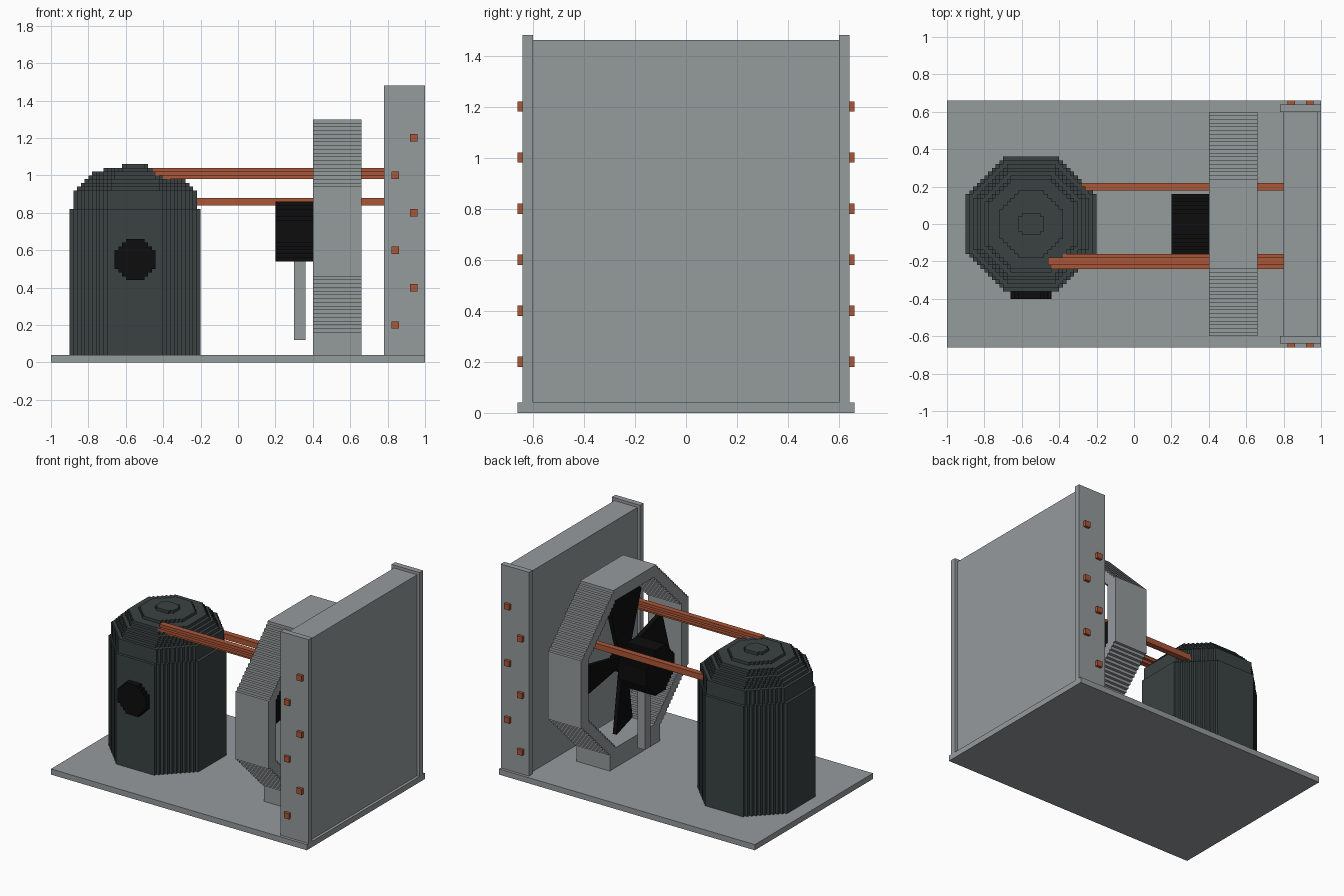
import bpy, bmesh, math

if "Cube" in bpy.data.objects:
    bpy.data.objects.remove(bpy.data.objects["Cube"])

S = 0.02  # stair step of the blocky style


def material(name, rgb):
    m = bpy.data.materials.new(name)
    m.diffuse_color = (*rgb, 1)
    m.use_nodes = True
    m.node_tree.nodes["Principled BSDF"].inputs["Base Color"].default_value = m.diffuse_color
    return m


GREY = material("galvanised grey", (0.30, 0.325, 0.335))
DARK = material("dark green grey", (0.043, 0.054, 0.054))
BLACK = material("black", (0.004, 0.004, 0.004))
COPPER = material("copper", (0.41, 0.093, 0.04))


def finish(name, bm, mat):
    bmesh.ops.recalc_face_normals(bm, faces=bm.faces)
    me = bpy.data.meshes.new(name)
    bm.to_mesh(me)
    bm.free()
    me.materials.append(mat)
    ob = bpy.data.objects.new(name, me)
    bpy.context.collection.objects.link(ob)
    return ob


def box(name, x, y, z, mat):
    bm = bmesh.new()
    bmesh.ops.create_cube(bm, size=1)
    for v in bm.verts:
        v.co = [(a[0] + a[1]) / 2 + c * (a[1] - a[0]) for a, c in zip((x, y, z), v.co)]
    return finish(name, bm, mat)


def stairs(cu, cv, a, b, n):
    """Octagon outline with stepped diagonals: half sizes a, b and n steps per corner."""
    q = [(a, b - n * S)]
    for i in range(n):
        u, v = q[-1]
        q += [(u - S, v), (u - S, v + S)]
    pts = q + [(-u, v) for u, v in reversed(q)]
    pts += [(-u, -v) for u, v in pts]
    return [(cu + u, cv + v) for u, v in pts]


def add_prism(bm, loops, axis, lo, hi):
    """Extrude outline (and optional hole) along an axis from lo to hi."""
    place = {"x": lambda u, v: (lo, u, v), "y": lambda u, v: (u, lo, v),
             "z": lambda u, v: (u, v, lo)}[axis]
    edges = []
    for pts in loops:
        vs = [bm.verts.new(place(u, v)) for u, v in pts]
        edges += [bm.edges.new((vs[i - 1], vs[i])) for i in range(len(vs))]
    fill = bmesh.ops.triangle_fill(bm, edges=edges, use_beauty=True)
    faces = [g for g in fill["geom"] if isinstance(g, bmesh.types.BMFace)]
    new = bmesh.ops.extrude_face_region(bm, geom=faces, use_keep_orig=True)["geom"]
    d = [hi - lo if axis == k else 0 for k in "xyz"]
    bmesh.ops.translate(bm, vec=d, verts=[g for g in new if isinstance(g, bmesh.types.BMVert)])


def prism(name, loops, axis, lo, hi, mat):
    bm = bmesh.new()
    add_prism(bm, loops, axis, lo, hi)
    return finish(name, bm, mat)


# Base plate
box("base_plate", (-1, 1), (-0.66, 0.66), (0, 0.04), GREY)

# Compressor: straight octagonal can with a layered dome
bm = bmesh.new()
add_prism(bm, [stairs(-0.55, 0, 0.35, 0.36, 10)], "z", 0.04, 0.82)
dome = [0.33] * 5 + [0.31, 0.29, 0.27, 0.25, 0.23, 0.17, 0.07]
for i, a in enumerate(dome):
    b = a + 0.01 if a > 0.1 else 0.06
    z = 0.82 + i * S
    add_prism(bm, [stairs(-0.55, 0, a, b, int(b * 0.57 / S))], "z", z, z + S)
finish("compressor", bm, DARK)
prism("terminal_cover", [stairs(-0.55, 0.55, 0.11, 0.11, 3)], "y", -0.40, -0.34, BLACK)

# Copper pipes from compressor to coil
prism("discharge_pipe", [stairs(-0.20, 1.01, 0.04, 0.03, 1)], "x", -0.46, 0.80, COPPER)
box("suction_pipe", (-0.32, 0.80), (0.18, 0.22), (0.84, 0.88), COPPER)

# Condenser coil with end plates and pipe stubs
box("coil_block", (0.80, 0.98), (-0.60, 0.60), (0.04, 1.46), GREY)
for side, label in ((-1, "front"), (1, "back")):
    box(label + "_end_plate", (0.78, 1.0), sorted((side * 0.60, side * 0.64)), (0.04, 1.48), GREY)
    for i in range(6):
        x, z = (0.84, 0.94)[i % 2], 0.2 + 0.2 * i
        box(f"{label}_coil_bend_{i + 1}", (x - S, x + S),
            sorted((side * 0.64, side * 0.66)), (z - S, z + S), COPPER)

# Fan shroud ring on a foot
prism("fan_shroud", [stairs(0, 0.7, 0.60, 0.60, 18), stairs(0, 0.7, 0.52, 0.52, 15)],
      "x", 0.40, 0.66, GREY)
box("shroud_foot", (0.40, 0.66), (-0.28, 0.28), (0.04, 0.14), GREY)

# Fan motor, its post and the hub
prism("fan_motor", [stairs(0, 0.7, 0.16, 0.16, 5)], "x", 0.20, 0.42, BLACK)
box("motor_post", (0.30, 0.36), (-0.03, 0.03), (0.12, 0.56), GREY)
prism("fan_hub", [stairs(0, 0.7, 0.08, 0.08, 2)], "x", 0.42, 0.54, BLACK)

# Four tapered, pitched fan blades
for i in range(4):
    bm = bmesh.new()
    add_prism(bm, [[(-0.04, 0.04), (0.04, 0.04), (0.14, 0.47), (-0.14, 0.47)]], "x", 0.48, 0.51)
    t = i * math.pi / 2
    for v in bm.verts:
        x, y, z = v.co
        v.co = (x + 0.25 * y, y * math.cos(t) - z * math.sin(t),
                0.7 + y * math.sin(t) + z * math.cos(t))
    finish(f"fan_blade_{i + 1}", bm, BLACK)
